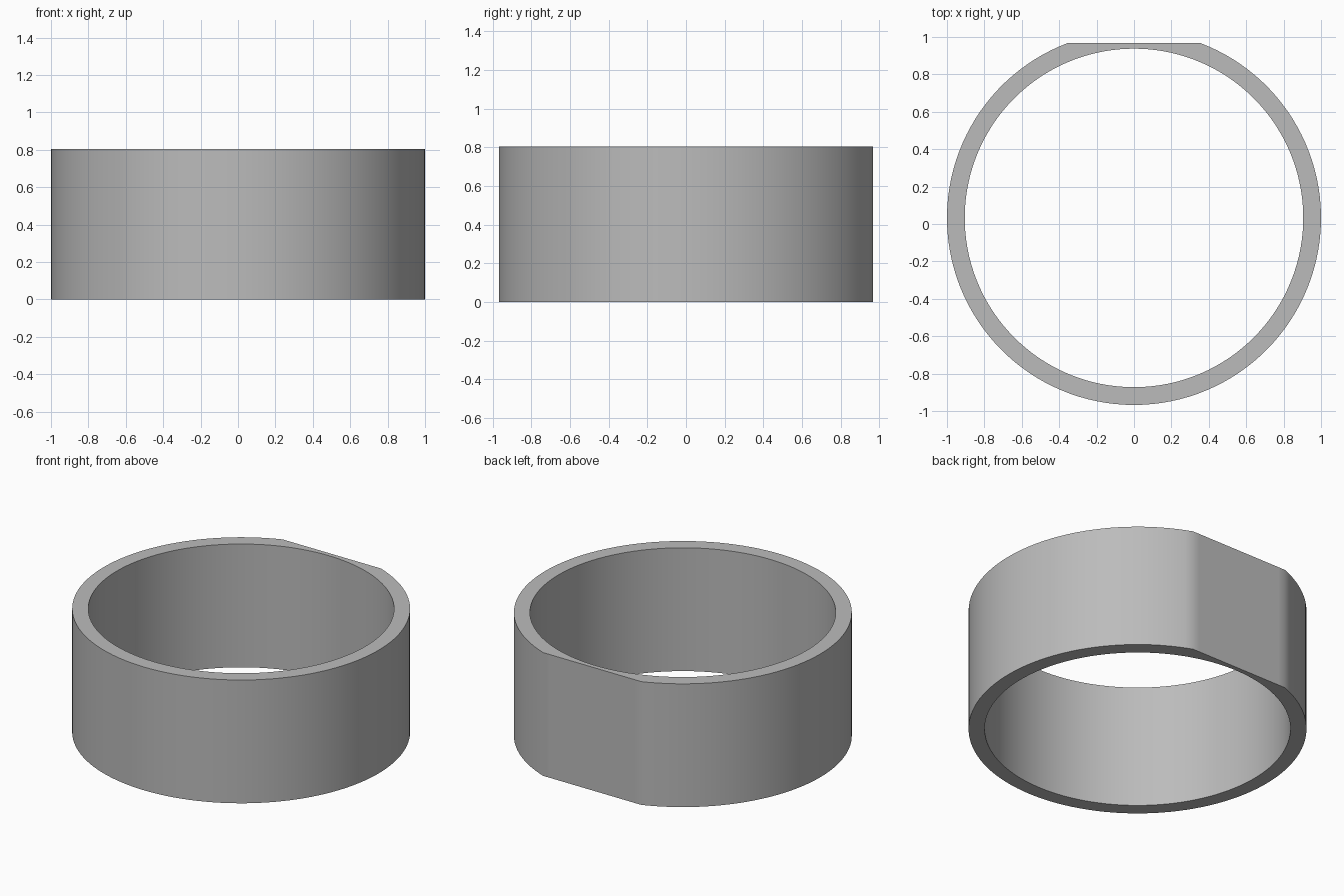
import bpy, bmesh, math

if "Cube" in bpy.data.objects:
    bpy.data.objects.remove(bpy.data.objects["Cube"], do_unlink=True)

OUTER, INNER, HEIGHT = 1.0, 0.905, 0.805
FLAT = 0.935               # distance from ring axis to the flat at the back
OFFSET = (OUTER - FLAT) / 2  # centres the clipped ring on y = 0

grey = bpy.data.materials.new("mid_grey")
grey.use_nodes = True
colour = (0.5, 0.5, 0.5, 1)
grey.diffuse_color = colour
grey.node_tree.nodes["Principled BSDF"].inputs["Base Color"].default_value = colour


def outer_radius(angle):
    """Round radius, clipped by the flat at the back."""
    s = math.sin(angle)
    return min(OUTER, FLAT / s) if s > 0 else OUTER


# Angles around the ring, with exact stops at both ends of the flat
start = math.asin(FLAT / OUTER)
end = math.pi - start
flat_steps, arc_steps = 16, 112
angles = [start + (end - start) * i / flat_steps for i in range(flat_steps)]
arc = math.tau - (end - start)
angles += [end + arc * i / arc_steps for i in range(arc_steps)]

# Ring cross-section swept round the axis
bm = bmesh.new()
sections = []
for a in angles:
    corners = ((outer_radius(a), 0), (outer_radius(a), HEIGHT), (INNER, HEIGHT), (INNER, 0))
    sections.append([bm.verts.new((r * math.cos(a), r * math.sin(a) + OFFSET, z))
                     for r, z in corners])
for i, here in enumerate(sections):
    there = sections[(i + 1) % len(sections)]
    for k in range(4):
        n = (k + 1) % 4
        bm.faces.new((here[k], there[k], there[n], here[n]))
bmesh.ops.recalc_face_normals(bm, faces=bm.faces)

mesh = bpy.data.meshes.new("ring_band")
bm.to_mesh(mesh)
bm.free()
mesh.materials.append(grey)
ring = bpy.data.objects.new("ring_band", mesh)
bpy.context.collection.objects.link(ring)

# Smooth walls with sharp rims
bpy.ops.object.select_all(action="DESELECT")
ring.select_set(True)
bpy.context.view_layer.objects.active = ring
bpy.ops.object.shade_smooth_by_angle(angle=math.radians(30))
